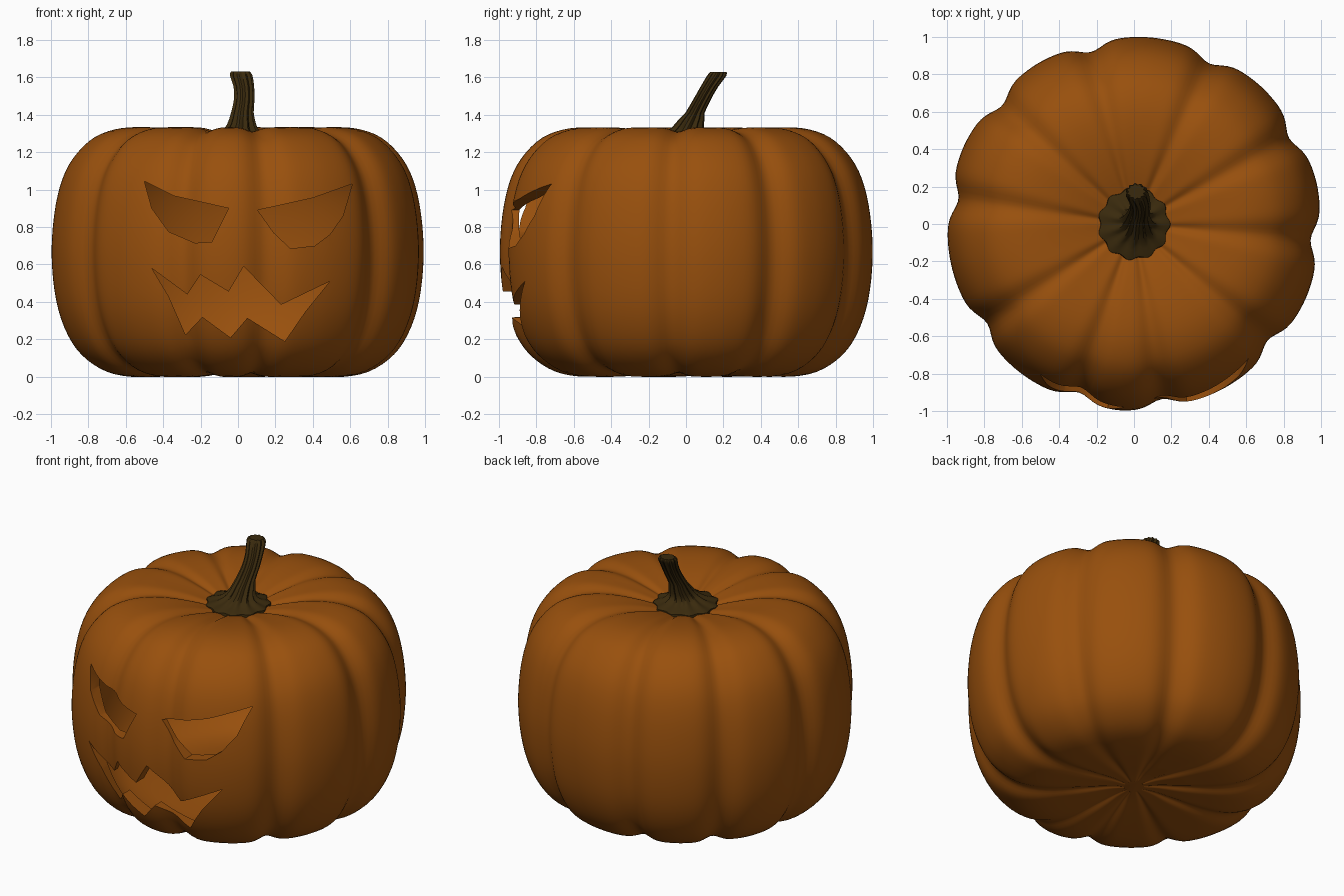
import bpy, bmesh, math

if "Cube" in bpy.data.objects:
    bpy.data.objects.remove(bpy.data.objects["Cube"])

def material(name, rgb):
    m = bpy.data.materials.new(name)
    m.diffuse_color = (*rgb, 1)
    m.use_nodes = True
    m.node_tree.nodes["Principled BSDF"].inputs["Base Color"].default_value = m.diffuse_color
    return m

ORANGE = material("pumpkin_orange", (0.315, 0.08, 0.004))
BROWN = material("stem_brown", (0.042, 0.023, 0.004))

def make_object(name, bm, mat):
    mesh = bpy.data.meshes.new(name)
    bm.to_mesh(mesh)
    bm.free()
    mesh.materials.append(mat)
    ob = bpy.data.objects.new(name, mesh)
    bpy.context.collection.objects.link(ob)
    return ob

def loft(bm, rings, flip=False):
    """Skin closed rings of points and cap both ends."""
    rows = [[bm.verts.new(p) for p in ring] for ring in rings]
    n = len(rows[0])
    faces = []
    for a, b in zip(rows, rows[1:]):
        for i in range(n):
            j = (i + 1) % n
            faces.append(bm.faces.new((a[i], a[j], b[j], b[i])))
    faces.append(bm.faces.new(rows[0][::-1]))
    faces.append(bm.faces.new(rows[-1]))
    if flip:
        bmesh.ops.reverse_faces(bm, faces=faces)

# pumpkin profile (radius, height) and the uneven groove directions
PROFILE = [(0.06, 0.032), (0.15, 0.03), (0.28, 0.015), (0.42, 0.004), (0.57, 0.0),
           (0.70, 0.025), (0.81, 0.09), (0.89, 0.18), (0.95, 0.31), (0.985, 0.46),
           (1.0, 0.64), (0.993, 0.81), (0.968, 0.97), (0.925, 1.10), (0.86, 1.20),
           (0.77, 1.28), (0.66, 1.322), (0.54, 1.333), (0.40, 1.32), (0.28, 1.295),
           (0.18, 1.265), (0.06, 1.23)]
GROOVES = [math.radians(a) for a in (-41, -5, 29, 65, 104, 138, 172, 214, 252, 279)]

def smooth_profile(pts, steps=3):
    """Catmull-Rom refinement."""
    out = []
    for i in range(len(pts) - 1):
        p0, p1, p2, p3 = (pts[min(max(i + k, 0), len(pts) - 1)] for k in (-1, 0, 1, 2))
        for s in range(steps):
            t = s / steps
            out.append(tuple(0.5 * (2 * b + (c - a) * t + (2 * a - 5 * b + 4 * c - d) * t * t
                                    + (3 * b - a - 3 * c + d) * t ** 3)
                             for a, b, c, d in zip(p0, p1, p2, p3)))
    return out + [pts[-1]]

def groove(t, r):
    d = min(abs((t - g + math.pi) % (2 * math.pi) - math.pi) for g in GROOVES)
    fade = min(1, max(0, (r - 0.45) / 0.45))        # shallow on the flat top and base
    depth = 0.018 * min(1, r / 0.3) + 0.026 * fade
    return depth * math.exp(-(d / 0.09) ** 2) + 0.01 * fade * math.exp(-(d / 0.2) ** 2)

def shell_rings(wall, ribbed, n=200):
    pts = smooth_profile(PROFILE)
    rings = []
    for k, (r, z) in enumerate(pts):
        a, b = pts[max(k - 1, 0)], pts[min(k + 1, len(pts) - 1)]
        tr, tz = b[0] - a[0], b[1] - a[1]
        l = math.hypot(tr, tz)
        nr, nz = tz / l, -tr / l                    # outward normal of the profile
        ring = []
        for i in range(n):
            t = 2 * math.pi * i / n
            off = wall + (groove(t, r) if ribbed else 0)
            rr = max(r - nr * off, 0.02)
            ring.append((rr * math.cos(t), rr * math.sin(t), z - nz * off))
        rings.append(ring)
    return rings

# hollow body, ribbed outside and plain inside
bm = bmesh.new()
loft(bm, shell_rings(0, True))
loft(bm, shell_rings(0.085, False), flip=True)
body = make_object("pumpkin_body", bm, ORANGE)

# face openings, as x-z outlines
LEFT_EYE = [(-0.5, 1.045), (-0.34, 0.965), (-0.05, 0.9), (-0.14, 0.72), (-0.23, 0.715),
            (-0.37, 0.775), (-0.46, 0.90)]
RIGHT_EYE = [(0.105, 0.89), (0.40, 0.955), (0.61, 1.03), (0.56, 0.86), (0.49, 0.76),
             (0.41, 0.70), (0.28, 0.685), (0.19, 0.77)]
MOUTH = [(-0.46, 0.58), (-0.27, 0.44), (-0.2, 0.545), (-0.05, 0.455), (0.03, 0.59),
         (0.23, 0.385), (0.49, 0.51), (0.36, 0.35), (0.25, 0.19), (0.05, 0.315),
         (-0.04, 0.21), (-0.19, 0.32), (-0.28, 0.225), (-0.37, 0.43)]
bm = bmesh.new()
for outline in (LEFT_EYE, RIGHT_EYE, MOUTH):
    face = bm.faces.new([bm.verts.new((x, -1.3, z)) for x, z in outline])
    ext = bmesh.ops.extrude_face_region(bm, geom=[face])
    verts = [v for v in ext["geom"] if isinstance(v, bmesh.types.BMVert)]
    bmesh.ops.translate(bm, verts=verts, vec=(0, 0.9, 0))
bmesh.ops.recalc_face_normals(bm, faces=bm.faces)
cutter = make_object("face_cutter", bm, ORANGE)

mod = body.modifiers.new("face_cut", 'BOOLEAN')
mod.operation = 'DIFFERENCE'
mod.solver = 'EXACT'
mod.object = cutter
bpy.context.view_layer.objects.active = body
body.select_set(True)
bpy.ops.object.modifier_apply(modifier=mod.name)
bpy.data.objects.remove(cutter)

# ridged, bent stem with a flared foot: x, y, z, radius, ridge depth
STEM = [(0, 0, 1.235, 0.185, 0.05), (0, 0, 1.272, 0.185, 0.05), (0.005, 0, 1.29, 0.13, 0.10),
        (0.012, 0.002, 1.315, 0.09, 0.12), (0.018, 0.018, 1.35, 0.07, 0.12),
        (0.022, 0.048, 1.41, 0.056, 0.10), (0.032, 0.085, 1.48, 0.051, 0.10),
        (0.03, 0.125, 1.55, 0.051, 0.10), (0.015, 0.165, 1.61, 0.056, 0.10),
        (0.012, 0.173, 1.63, 0.045, 0.10)]
bm = bmesh.new()
rings = []
for x, y, z, r, depth in smooth_profile(STEM, 2):
    flat = 0.85 if z > 1.4 else 1
    ring = []
    for i in range(66):
        t = 2 * math.pi * i / 66
        rr = r * (1 + depth * math.cos(11 * t))
        ring.append((x + rr * math.cos(t), y + flat * rr * math.sin(t), z))
    rings.append(ring)
loft(bm, rings)
stem = make_object("stem", bm, BROWN)

# smooth shading with crisp cut edges
for ob in (body, stem):
    bpy.ops.object.select_all(action='DESELECT')
    ob.select_set(True)
    bpy.context.view_layer.objects.active = ob
    bpy.ops.object.shade_smooth_by_angle(angle=math.radians(40))
